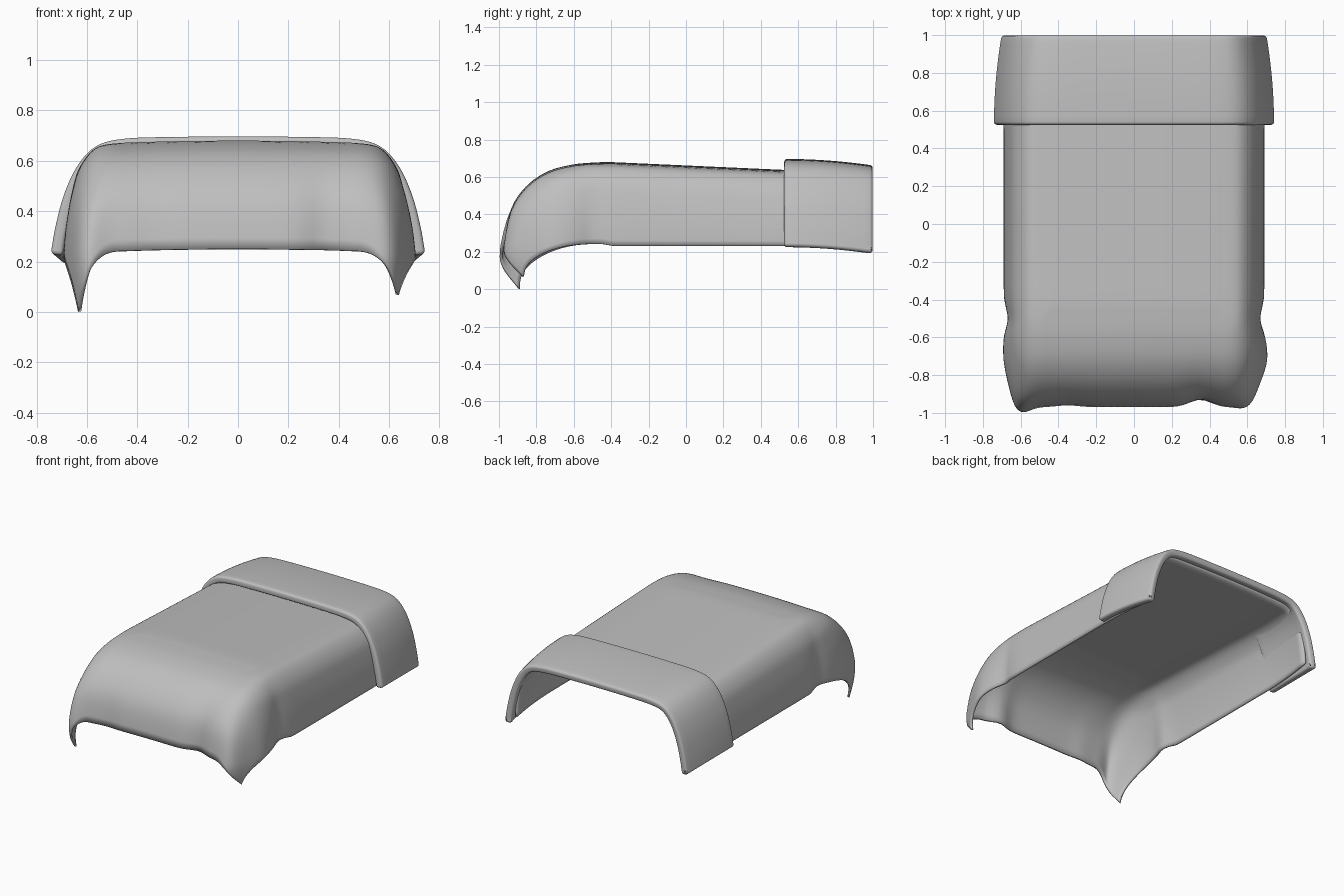
import bpy, bmesh, math

cube = bpy.data.objects.get("Cube")
if cube:
    bpy.data.objects.remove(cube, do_unlink=True)

fabric = bpy.data.materials.new("grey_fabric")
fabric.use_nodes = True
GREY = (0.52, 0.52, 0.52, 1)
fabric.diffuse_color = GREY
fabric.node_tree.nodes["Principled BSDF"].inputs["Base Color"].default_value = GREY

# Overhang profiles: (outward, drop) at even steps along the cloth
SIDE = [(0, 0), (.11, .018), (.18, .095), (.212, .2), (.232, .32), (.24, .43),
        (.24, .55), (.235, .66), (.23, .77)]
FRONT = [(0, 0), (.15, .012), (.29, .05), (.405, .13), (.485, .25), (.52, .43),
         (.52, .55), (.5, .66), (.48, .77)]
COVER = [(0, .697), (.25, .695), (.45, .688), (.56, .66), (.635, .585),
         (.69, .47), (.725, .34), (.744, .23)]
FLAT_X, FLAT_Y, BACK_Y = .45, -.45, .955


def smooth_sample(points, t):
    """Catmull-Rom point at index t."""
    last = len(points) - 1
    i = min(int(t), last - 1)
    f = t - i
    a, b, c, d = (points[min(max(i + k, 0), last)] for k in (-1, 0, 1, 2))
    return [.5 * (2 * q + (r - p) * f + (2 * p - 5 * q + 4 * r - s) * f * f
                  + (3 * q - p - 3 * r + s) * f ** 3)
            for p, q, r, s in zip(a, b, c, d)]


def bump(v, centre, width):
    return math.exp(-((v - centre) / width) ** 2)


def sheet(name, us, vs, place, thickness):
    """Grid of cloth, thickened inwards."""
    bm = bmesh.new()
    rows = [[bm.verts.new(place(u, v)) for u in us] for v in vs]
    for a, b in zip(rows, rows[1:]):
        for i in range(len(us) - 1):
            bm.faces.new((a[i], a[i + 1], b[i + 1], b[i]))
    mesh = bpy.data.meshes.new(name)
    bm.to_mesh(mesh)
    bm.free()
    mesh.materials.append(fabric)
    obj = bpy.data.objects.new(name, mesh)
    bpy.context.collection.objects.link(obj)
    solid = obj.modifiers.new("thickness", 'SOLIDIFY')
    solid.thickness, solid.offset = thickness, -1
    bpy.ops.object.select_all(action='DESELECT')
    obj.select_set(True)
    bpy.context.view_layer.objects.active = obj
    return obj


def drape(u, v):
    """u, v within 1 lie on the flat top; beyond 1 they hang over the edge."""
    side = 1 if u > 0 else -1
    p, q = max(abs(u) - 1, 0), max(-v, 0)
    r, angle = math.hypot(p, q), math.atan2(q, p)
    hx, dx = smooth_sample(SIDE, r * 5)
    hy, dy = smooth_sample(FRONT, r * 5)
    c, s = math.cos(angle), math.sin(angle)
    # Rounded corner that flares where the cloth gathers
    gather = math.sin(2 * angle) ** 2 * bump(r, 1.1, .5)
    flare = 1 + (.2 if side < 0 else .12) * gather
    x = min(abs(u), 1) * FLAT_X + hx * max(c, 0) ** .7 * (p > 0)
    y = FLAT_Y + max(v, 0) * (BACK_Y - FLAT_Y) - hy * flare * max(s, 0) ** .7 * (q > 0)
    drop = c * c * dx + s * s * dy if r else 0
    low = min(drop / .44, 1)
    top = .662 - .045 * max(y, -.4)
    if r > 1:
        drop += (r - 1) * (.01 if side < 0 else -.15)
    if y > -.4:
        drop *= (top - .23) / .44
    # Folds beside the corner flaps
    x -= .022 * low * bump(y, -.5, .07) * (p > 0)
    x += (.025 if side > 0 else .01) * low * bump(y, -.72, .12) * (p > 0)
    y += (.04 if side > 0 else .01) * low * bump(x, .35, .08) * (q > 0)
    z = top - drop - .008 * min(x / FLAT_X, 1) ** 2
    if y > .5:
        x *= 1 - .06 * ((y - .5) / .455) ** 2
    return side * x, y, max(z, 0)


hang = [(i / 28) ** 1.5 for i in range(1, 29)]
flat = [i / 12 for i in range(-12, 13)]
us = [-1 - h for h in reversed(hang)] + flat + [1 + h for h in hang]
vs = [-h for h in reversed(hang)] + [i / 24 for i in range(25)]
sheet("blanket", us, vs, drape, .014)
bpy.ops.object.shade_smooth_by_angle(angle=math.radians(50))


def fold(u, v):
    x, z = smooth_sample(COVER, abs(u) * 7)
    return (math.copysign(x * (1 - .055 * v * v), u), .525 + .475 * v, z - .035 * v * v)


# Thick turned-back fold across the head end
cover = sheet("turned_back_fold", [i / 32 for i in range(-32, 33)],
              [i / 10 for i in range(11)], fold, .048)
bevel = cover.modifiers.new("soft_edges", 'BEVEL')
bevel.width, bevel.segments = .02, 4
bevel.limit_method, bevel.angle_limit = 'ANGLE', math.radians(50)
bpy.ops.object.shade_smooth_by_angle(angle=math.radians(50))
